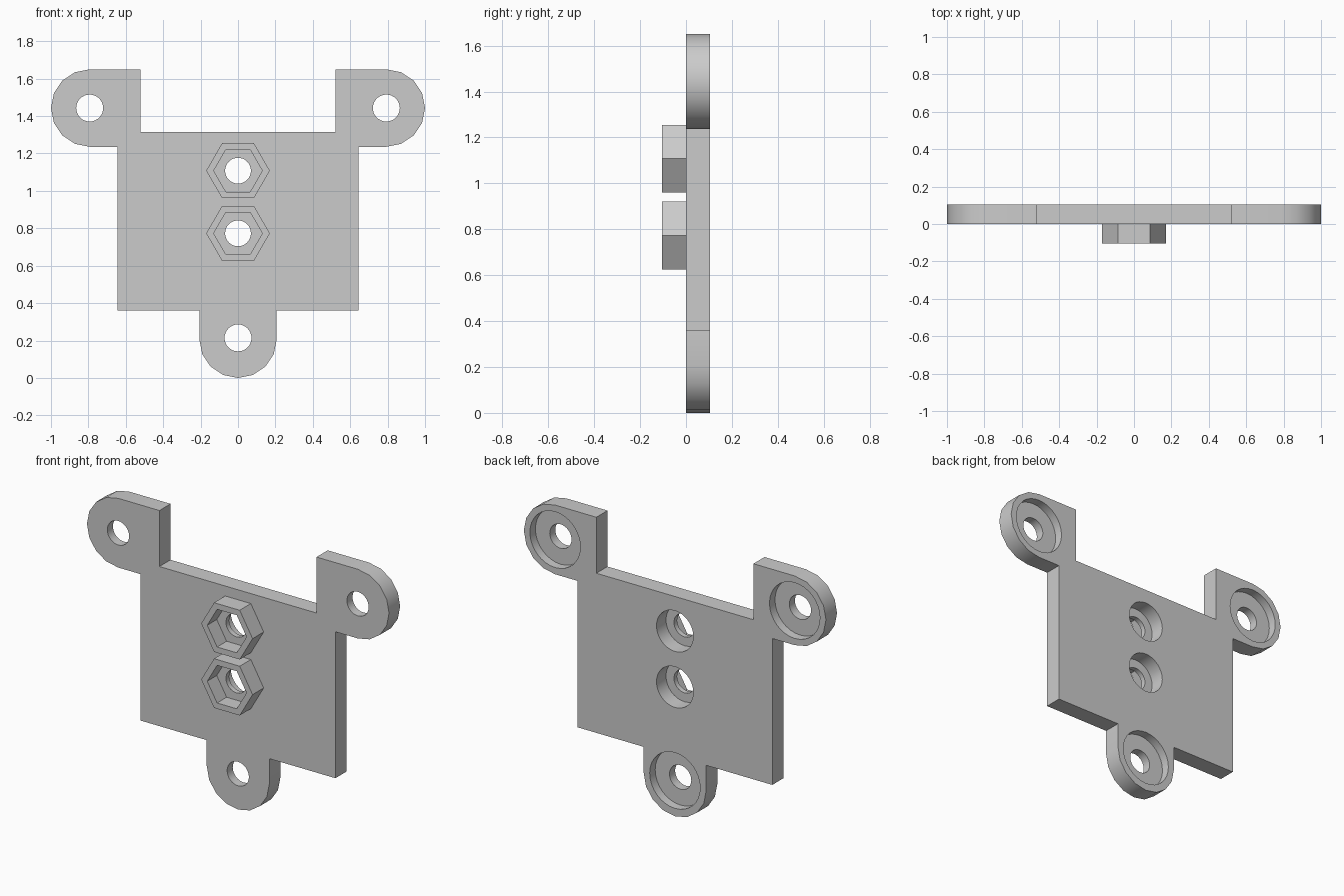
import bpy, bmesh, math

if "Cube" in bpy.data.objects:
    bpy.data.objects.remove(bpy.data.objects["Cube"], do_unlink=True)

grey = bpy.data.materials.new("plain grey")
grey.use_nodes = True
grey.diffuse_color = (0.6, 0.6, 0.6, 1)
grey.node_tree.nodes["Principled BSDF"].inputs["Base Color"].default_value = (0.6, 0.6, 0.6, 1)

BACK, FRONT = 0.105, -0.105      # back of the plate, front of the bosses
R = 0.207                        # tab radius
EAR_X, EAR_Z = 0.793, 1.443


def arc(cx, cz, r, start, end, steps):
    """Points on an arc in the XZ plane, angles in degrees."""
    angles = [math.radians(start + (end - start) * i / steps) for i in range(steps + 1)]
    return [(cx + r * math.cos(a), cz + r * math.sin(a)) for a in angles]


def prism(name, outline, y0, y1):
    """Extrude an XZ outline from y0 to y1."""
    bm = bmesh.new()
    face = bm.faces.new([bm.verts.new((x, y0, z)) for x, z in outline])
    extruded = bmesh.ops.extrude_face_region(bm, geom=[face])["geom"]
    bmesh.ops.translate(bm, vec=(0, y1 - y0, 0),
                        verts=[v for v in extruded if isinstance(v, bmesh.types.BMVert)])
    bmesh.ops.recalc_face_normals(bm, faces=bm.faces)
    mesh = bpy.data.meshes.new(name)
    bm.to_mesh(mesh)
    bm.free()
    mesh.materials.append(grey)
    obj = bpy.data.objects.new(name, mesh)
    bpy.context.collection.objects.link(obj)
    return obj


def disc(x, z, r, sides=32):
    return arc(x, z, r, 0, 360, sides)[:-1]


def combine(target, tool, operation):
    """Apply a boolean and remove its helper object."""
    tool.hide_render = True
    mod = target.modifiers.new("boolean", "BOOLEAN")
    mod.operation, mod.object, mod.solver = operation, tool, "EXACT"
    bpy.context.view_layer.objects.active = target
    bpy.ops.object.modifier_apply(modifier=mod.name)
    bpy.data.objects.remove(tool, do_unlink=True)


# Plate outline: the left half, then its mirror image
half = arc(0, R, R, -90, 0, 4)
half += [(R, 0.36), (0.645, 0.36), (0.645, EAR_Z - R)]
half += arc(EAR_X, EAR_Z, R, -90, 90, 8)
half += [(0.52, EAR_Z + R), (0.52, 1.315)]
outline = half + [(-x, z) for x, z in reversed(half[1:])]
plate = prism("mounting_plate", outline, 0, BACK)

# Hexagonal nut bosses with pocket, screw hole and round recess behind
for z in (1.108, 0.773):
    combine(plate, prism("nut_boss", disc(0, z, 0.17, 6), FRONT, 0.01), "UNION")
    combine(plate, prism("nut_pocket", disc(0, z, 0.13, 6), FRONT - 0.1, -0.015), "DIFFERENCE")
    combine(plate, prism("screw_recess", disc(0, z, 0.122), 0.015, BACK + 0.1), "DIFFERENCE")
    combine(plate, prism("screw_hole", disc(0, z, 0.069), -0.3, 0.3), "DIFFERENCE")

# Tab holes with wide recesses on the back
for x, z in ((EAR_X, EAR_Z), (-EAR_X, EAR_Z), (0, 0.214)):
    combine(plate, prism("tab_recess", disc(x, z, 0.167), 0.053, BACK + 0.1), "DIFFERENCE")
    combine(plate, prism("tab_hole", disc(x, z, 0.072), -0.3, 0.3), "DIFFERENCE")

bpy.ops.object.select_all(action="DESELECT")
plate.select_set(True)
bpy.context.view_layer.objects.active = plate
bpy.ops.object.shade_smooth_by_angle(angle=math.radians(30))
